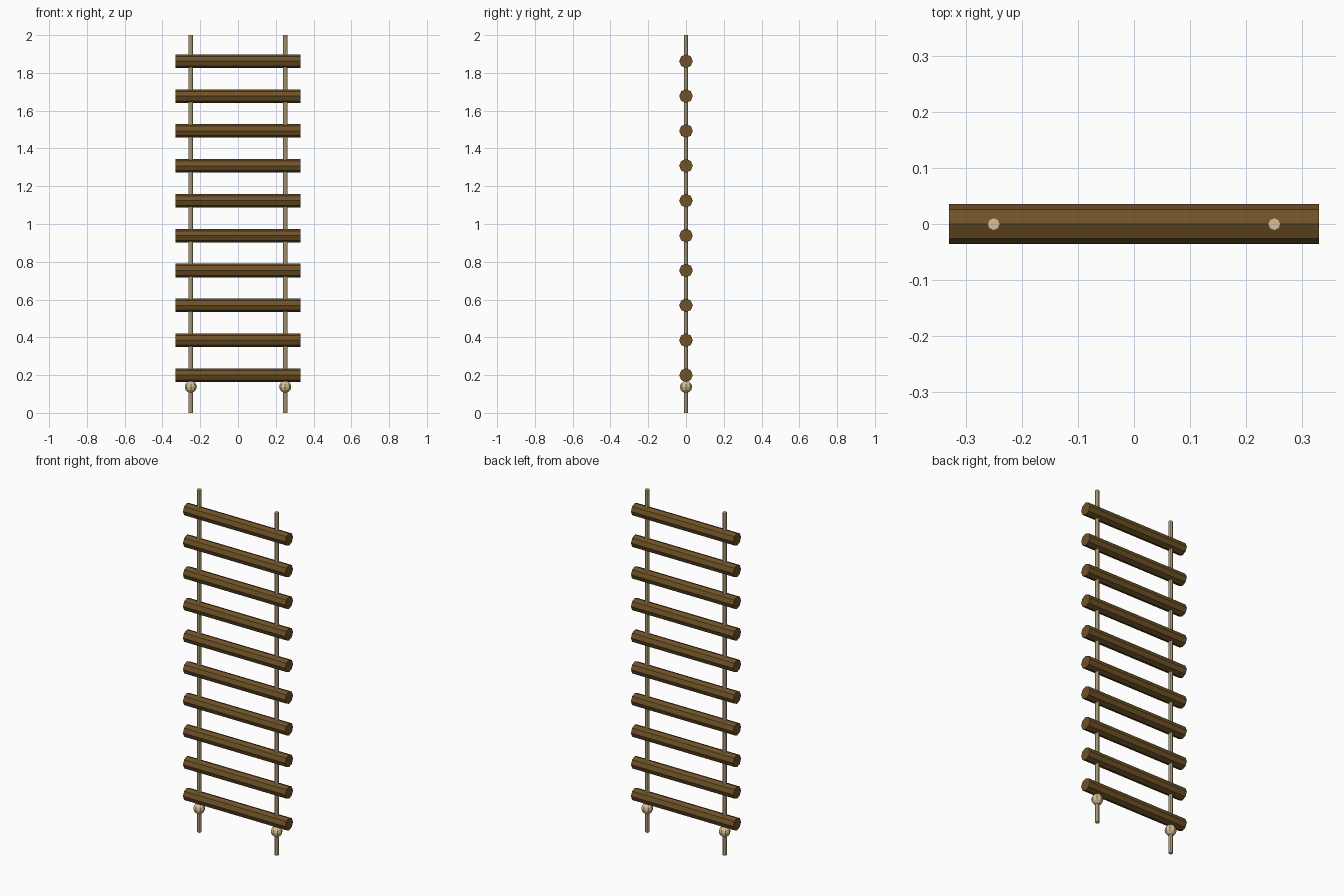
import bpy, math

if "Cube" in bpy.data.objects:
    bpy.data.objects.remove(bpy.data.objects["Cube"])

def mat(name, c):
    m = bpy.data.materials.new(name)
    m.diffuse_color = (*c, 1)
    m.use_nodes = True
    m.node_tree.nodes["Principled BSDF"].inputs["Base Color"].default_value = m.diffuse_color
    return m

wood = mat("dark_wood", (0.16, 0.085, 0.02))
fibre = mat("rope_fibre", (0.68, 0.53, 0.30))

def finish(name, m):
    o = bpy.context.object
    o.name = name
    o.data.materials.append(m)

# Round wooden rungs
for i in range(10):
    z = 0.2 + i * 1.662 / 9
    bpy.ops.mesh.primitive_cylinder_add(vertices=8, radius=0.036, depth=0.66,
                                        location=(0, 0, z), rotation=(0, math.pi / 2, 0))
    finish(f"rung_{i + 1}", wood)

for side, x in (("left", -0.25), ("right", 0.25)):
    # Vertical rope
    bpy.ops.mesh.primitive_cylinder_add(vertices=8, radius=0.0115, depth=2, location=(x, 0, 1))
    finish(f"{side}_rope", fibre)
    # Knot under the lowest rung
    bpy.ops.mesh.primitive_uv_sphere_add(segments=8, ring_count=6, radius=0.032,
                                         location=(x, 0, 0.138))
    finish(f"{side}_knot", fibre)
